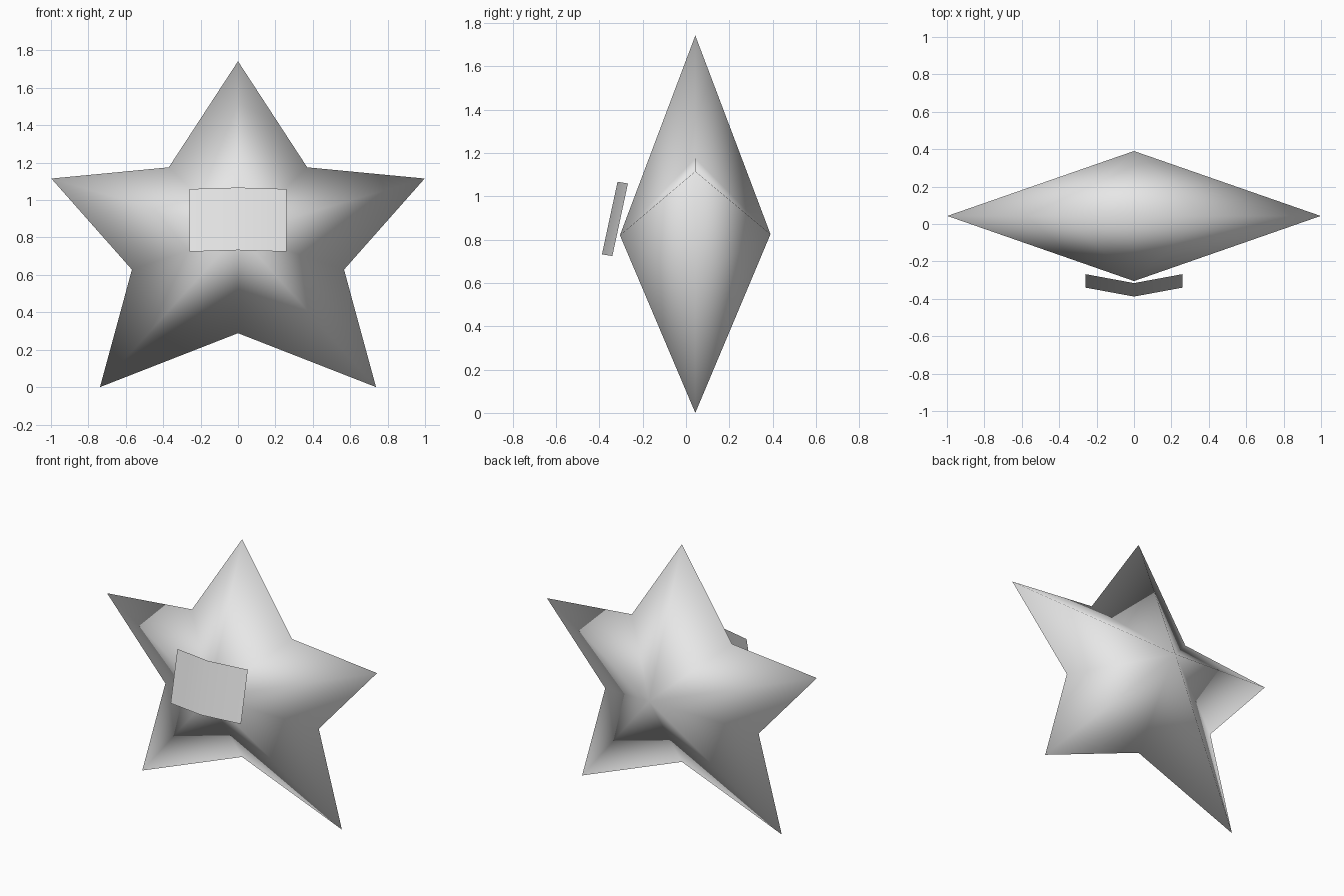
import bpy
import bmesh

cube = bpy.data.objects.get("Cube")
if cube:
    bpy.data.objects.remove(cube)

# One plain grey for every part
GREY = (0.8, 0.8, 0.8, 1.0)
grey = bpy.data.materials.new("light grey")
grey.use_nodes = True
grey.diffuse_color = GREY
grey.node_tree.nodes["Principled BSDF"].inputs["Base Color"].default_value = GREY


def add_object(name, bm):
    """Turn a bmesh into a smooth shaded object."""
    for face in bm.faces:
        face.smooth = True
    mesh = bpy.data.meshes.new(name)
    bm.to_mesh(mesh)
    bm.free()
    mesh.materials.append(grey)
    obj = bpy.data.objects.new(name, mesh)
    bpy.context.collection.objects.link(obj)
    return obj


# Star body: a mirrored outline fanned to a front and a back peak
RIM_Y = 0.043
half = [(0, 1.742), (0.37, 1.175), (0.998, 1.115),
        (0.567, 0.628), (0.738, 0.0), (0, 0.288)]
outline = half + [(-x, z) for x, z in reversed(half[1:-1])]

bm = bmesh.new()
rim = [bm.verts.new((x, RIM_Y, z)) for x, z in outline]
front_peak = bm.verts.new((0, -0.305, 0.82))
back_peak = bm.verts.new((0, 0.39, 0.825))
for a, b in zip(rim, rim[1:] + rim[:1]):
    bm.faces.new((a, b, front_peak))
    bm.faces.new((b, a, back_peak))
bmesh.ops.recalc_face_normals(bm, faces=bm.faces)
add_object("star_body", bm)

# Front panel: a thin sheet, tilted back and folded along the middle
bm = bmesh.new()
columns = []
for x, y_shift, z_shift in ((-0.26, 0.048, -0.008), (0, 0, 0), (0.26, 0.048, -0.008)):
    bottom = bm.verts.new((x, -0.388 + y_shift, 0.732 + z_shift))
    top = bm.verts.new((x, -0.316 + y_shift, 1.067 + z_shift))
    columns.append((bottom, top))
for (b0, t0), (b1, t1) in zip(columns, columns[1:]):
    bm.faces.new((b0, b1, t1, t0))
add_object("front_panel", bm)
